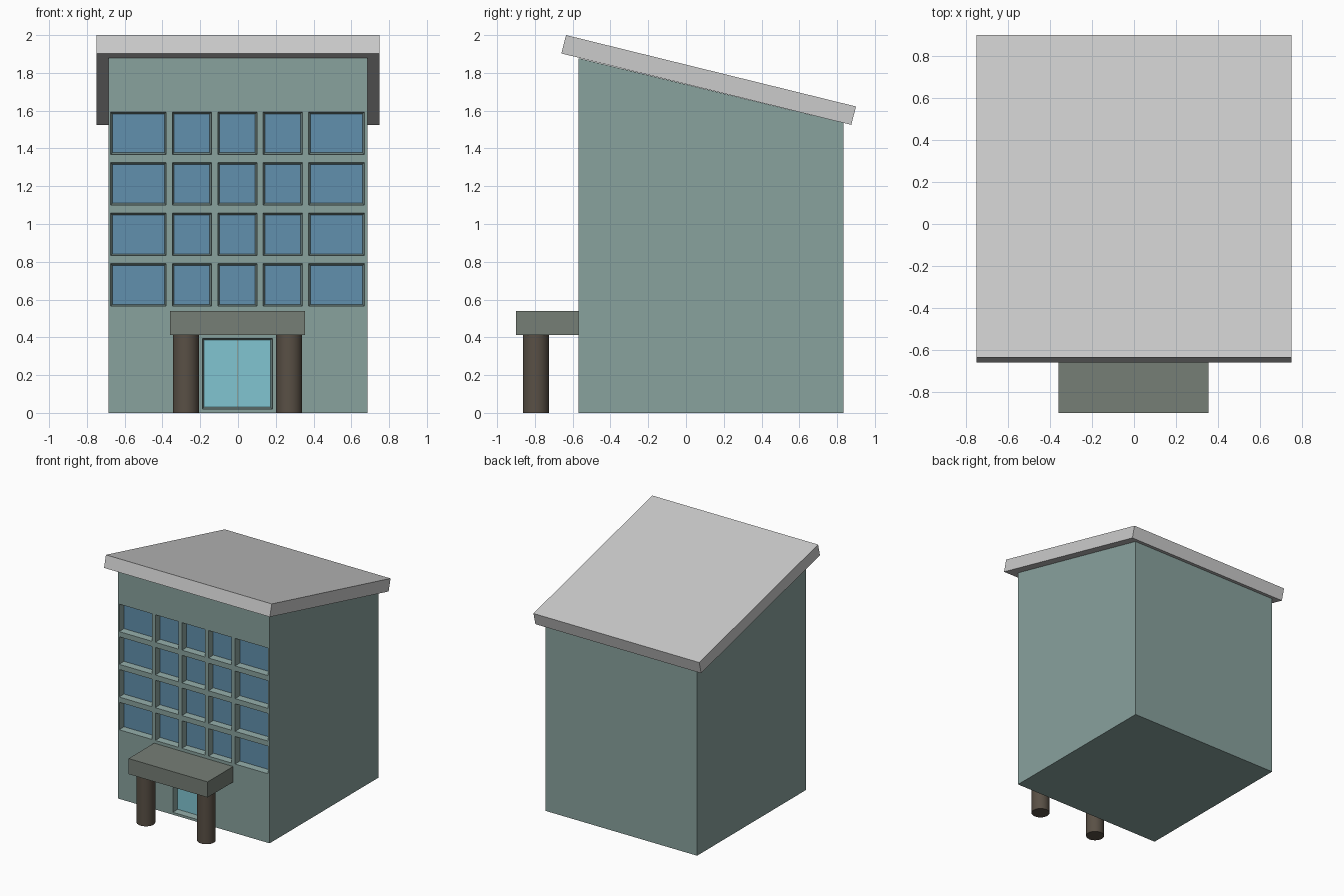
import bpy, bmesh
from mathutils import Matrix

if "Cube" in bpy.data.objects:
    bpy.data.objects.remove(bpy.data.objects["Cube"])

FRONT, BACK, DEPTH = -0.57, 0.835, 0.05


def material(name, rgb):
    m = bpy.data.materials.new(name)
    m.diffuse_color = (*rgb, 1)
    m.use_nodes = True
    m.node_tree.nodes["Principled BSDF"].inputs["Base Color"].default_value = m.diffuse_color
    return m


def add_object(name, bm, mat=None):
    bmesh.ops.recalc_face_normals(bm, faces=bm.faces)
    me = bpy.data.meshes.new(name)
    bm.to_mesh(me)
    bm.free()
    ob = bpy.data.objects.new(name, me)
    bpy.context.collection.objects.link(ob)
    if mat:
        me.materials.append(mat)
    return ob


def side_prism(name, profile, x0, x1, mat=None):
    """Extrude a (y, z) profile along x."""
    bm = bmesh.new()
    face = bm.faces.new([bm.verts.new((x0, y, z)) for y, z in profile])
    ext = bmesh.ops.extrude_face_region(bm, geom=[face])
    verts = [v for v in ext["geom"] if isinstance(v, bmesh.types.BMVert)]
    bmesh.ops.translate(bm, verts=verts, vec=(x1 - x0, 0, 0))
    return add_object(name, bm, mat)


def box(bm, x0, x1, y0, y1, z0, z1, taper=0):
    """Box whose back (y1) end shrinks by taper."""
    rings = []
    for y, t in ((y0, 0), (y1, taper)):
        rings.append([bm.verts.new((x, y, z)) for x, z in (
            (x0 + t, z0 + t), (x1 - t, z0 + t), (x1 - t, z1 - t), (x0 + t, z1 - t))])
    a, b = rings
    bm.faces.new(a)
    bm.faces.new(b[::-1])
    for i in range(4):
        j = (i + 1) % 4
        bm.faces.new((a[i], b[i], b[j], a[j]))


wall_mat = material("wall", (0.25, 0.36, 0.34))
canopy_mat = material("canopy", (0.18, 0.21, 0.18))
column_mat = material("column", (0.10, 0.08, 0.06))
window_mat = material("window_glass", (0.12, 0.28, 0.42))
door_mat = material("door_glass", (0.22, 0.56, 0.64))

# Main block with sloping top
body = side_prism("building_body", [(FRONT, 0), (BACK, 0), (BACK, 1.535), (FRONT, 1.878)],
                  -0.685, 0.685, wall_mat)

# Tilted roof slab
side_prism("roof", [(-0.66, 1.903), (0.875, 1.525), (0.9, 1.622), (-0.635, 2.0)], -0.75, 0.75)

# Window and door openings
columns = [(-0.675, -0.38), (-0.348, -0.14), (-0.107, 0.101), (0.133, 0.341), (0.374, 0.669)]
windows = [(x0, x1, 0.565 + 0.2675 * r, 0.79 + 0.2675 * r) for x0, x1 in columns for r in range(4)]
door = (-0.189, 0.183, 0.02, 0.395)
cut = bmesh.new()
for x0, x1, z0, z1 in windows + [door]:
    t = 0.01
    # front end sits slightly outside the wall, keeping the same taper
    box(cut, x0 - t / 5, x1 + t / 5, FRONT - DEPTH / 5, FRONT + DEPTH, z0 - t / 5, z1 + t / 5, t * 1.2)
cutter = add_object("opening_cutter", cut)
cutter.hide_render = True
cutter.hide_viewport = True
mod = body.modifiers.new("openings", "BOOLEAN")
mod.object = cutter
mod.operation = "DIFFERENCE"
mod.solver = "EXACT"

# Glass panes at the back of the recesses
glass = bmesh.new()
for x0, x1, z0, z1 in windows:
    box(glass, x0 + .01, x1 - .01, FRONT + DEPTH - .004, FRONT + DEPTH + .004, z0 + .01, z1 - .01)
add_object("window_panes", glass, window_mat)

# Double door leaves
leaves = bmesh.new()
x0, x1, z0, z1 = door
for a, b in ((x0 + .01, -.005), (-.001, x1 - .01)):
    box(leaves, a, b, FRONT + DEPTH - .004, FRONT + DEPTH + .004, z0 + .01, z1 - .01)
add_object("door_leaves", leaves, door_mat)

# Entrance canopy
bm = bmesh.new()
box(bm, -0.36, 0.355, -0.9, FRONT, 0.413, 0.54)
add_object("entrance_canopy", bm, canopy_mat)

# Round entrance columns
for side, x in (("left", -0.276), ("right", 0.271)):
    bm = bmesh.new()
    bmesh.ops.create_cone(bm, cap_ends=True, segments=32, radius1=0.069, radius2=0.069,
                          depth=0.413, matrix=Matrix.Translation((x, -0.795, 0.2065)))
    ob = add_object(side + "_column", bm, column_mat)
    bpy.ops.object.select_all(action="DESELECT")
    bpy.context.view_layer.objects.active = ob
    ob.select_set(True)
    bpy.ops.object.shade_smooth_by_angle()
